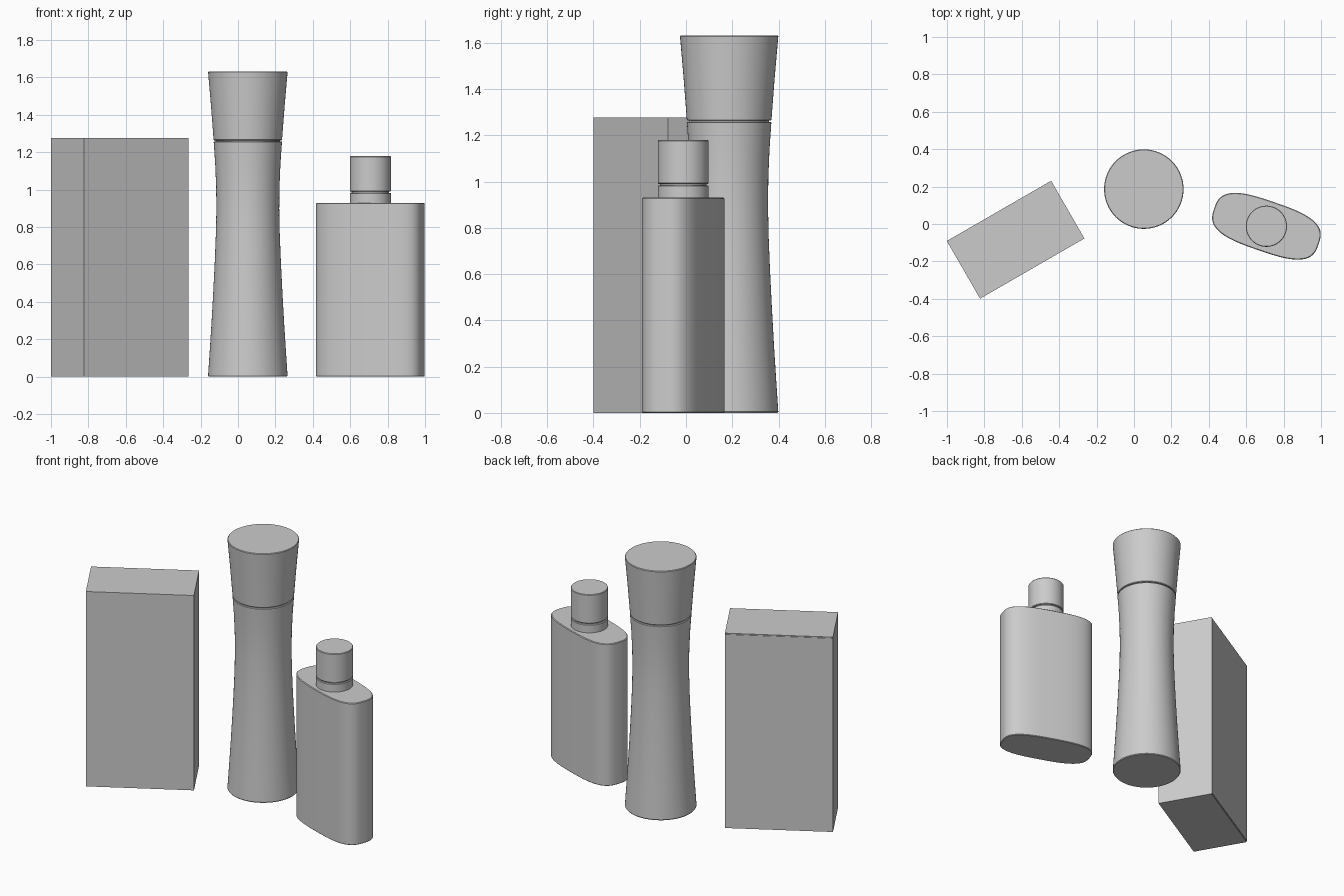
import bpy, bmesh
from math import sin, cos, pi, radians, copysign

if "Cube" in bpy.data.objects:
    bpy.data.objects.remove(bpy.data.objects["Cube"])


def finish(name, bm, loc, rot=0.0, smooth=True):
    bmesh.ops.recalc_face_normals(bm, faces=bm.faces)
    mesh = bpy.data.meshes.new(name)
    bm.to_mesh(mesh)
    bm.free()
    ob = bpy.data.objects.new(name, mesh)
    bpy.context.collection.objects.link(ob)
    ob.location = loc
    ob.rotation_euler.z = radians(rot)
    if smooth:
        bpy.ops.object.select_all(action='DESELECT')
        ob.select_set(True)
        bpy.context.view_layer.objects.active = ob
        bpy.ops.object.shade_smooth_by_angle(angle=radians(35))
    return ob


def stack(name, outline, profile, loc, rot=0.0):
    """Loft a unit outline function through (inset or scale, z) rings."""
    bm = bmesh.new()
    rings = [[bm.verts.new((*p, z)) for p in outline(s)] for s, z in profile]
    n = len(rings[0])
    for lo, hi in zip(rings, rings[1:]):
        for i in range(n):
            j = (i + 1) % n
            bm.faces.new((lo[i], lo[j], hi[j], hi[i]))
    bm.faces.new(rings[0][::-1])
    bm.faces.new(rings[-1])
    return finish(name, bm, loc, rot)


def circle(r, n=64):
    return [(r * cos(2 * pi * i / n), r * sin(2 * pi * i / n)) for i in range(n)]


def rounded_oval(inset, n=96, a=0.295, b=0.135, e=2 / 3):
    # superellipse: bowed long sides with soft ends
    pts = []
    for i in range(n):
        c, s = cos(2 * pi * i / n), sin(2 * pi * i / n)
        pts.append(((a - inset) * copysign(abs(c) ** e, c),
                    (b - inset) * copysign(abs(s) ** e, s)))
    return pts


def block(name, size, offset, loc, rot):
    bm = bmesh.new()
    bmesh.ops.create_cube(bm, size=1)
    bmesh.ops.scale(bm, vec=size, verts=bm.verts)
    bmesh.ops.translate(bm, vec=offset, verts=bm.verts)
    return finish(name, bm, loc, rot, smooth=False)


# Carton: body with thin end flaps, tucked in at the back edge
L, W, H, T = 0.644, 0.356, 1.276, 0.006
carton_loc = (-0.633, -0.084, 0)
block("carton_body", (L, W, H - 2 * T), (0, 0, H / 2), carton_loc, 30)
for name, z in (("carton_bottom_flap", T / 2), ("carton_top_flap", H - T / 2)):
    block(name, (L, W - 0.004, T), (0, -0.002, z), carton_loc, 30)

# Tall waisted bottle
tall = (0.0525, 0.1865, 0)
body = [(0.209, 0), (0.2125, 0.005), (0.2035, 0.14), (0.194, 0.29),
        (0.185, 0.45), (0.1765, 0.62), (0.1705, 0.77), (0.168, 0.9),
        (0.1695, 1.02), (0.1745, 1.14), (0.1825, 1.255), (0.18, 1.258)]
stack("tall_bottle_body", circle, body, tall)
stack("tall_bottle_neck", circle, [(0.172, 1.25), (0.172, 1.28)], tall)
stack("tall_bottle_cap", circle,
      [(0.18, 1.264), (0.183, 1.267), (0.197, 1.45), (0.2125, 1.628), (0.209, 1.632)], tall)

# Flat oval bottle with collar and cap
flat = (0.708, -0.012, 0)
stack("flat_bottle_body", rounded_oval,
      [(0.004, 0), (0, 0.004), (0, 0.926), (0.004, 0.93)], flat, -19)
stack("flat_bottle_collar", circle,
      [(0.11, 0.928), (0.11, 0.98), (0.107, 0.983)], flat)
stack("flat_bottle_neck", circle, [(0.1, 0.975), (0.1, 1.0)], flat)
stack("flat_bottle_cap", circle,
      [(0.107, 0.99), (0.11, 0.993), (0.11, 1.176), (0.107, 1.18)], flat)
